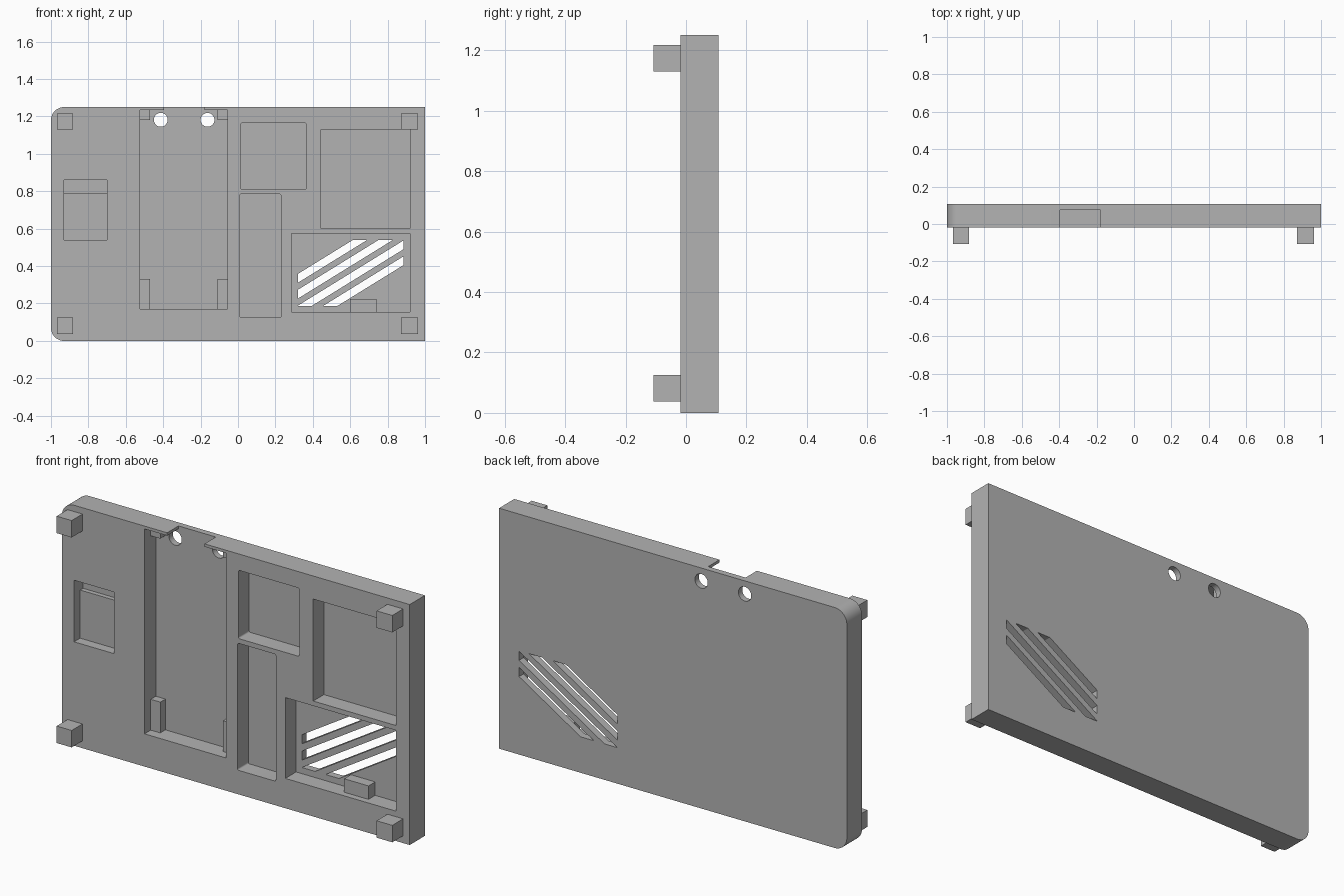
import bpy, bmesh, math
from mathutils import Vector

old = bpy.data.objects.get("Cube")
if old:
    bpy.data.objects.remove(old, do_unlink=True)

grey = bpy.data.materials.new("plain grey")
grey.use_nodes = True
colour = (0.45, 0.45, 0.45, 1)
grey.diffuse_color = colour
grey.node_tree.nodes["Principled BSDF"].inputs["Base Color"].default_value = colour

FRONT, BACK = -0.018, 0.107
EPS = 0.002


def prism(name, outline, y0, y1, clips=()):
    """Extrude an x-z outline from y0 to y1; clips are (point, normal) half planes cut away."""
    bm = bmesh.new()
    bm.faces.new([bm.verts.new((x, y0, z)) for x, z in outline])
    for point, normal in clips:
        bmesh.ops.bisect_plane(bm, geom=bm.verts[:] + bm.edges[:] + bm.faces[:],
                               plane_co=point, plane_no=normal, clear_outer=True)
    ext = bmesh.ops.extrude_face_region(bm, geom=bm.faces[:])
    bmesh.ops.translate(bm, vec=(0, y1 - y0, 0),
                        verts=[g for g in ext["geom"] if isinstance(g, bmesh.types.BMVert)])
    bmesh.ops.recalc_face_normals(bm, faces=bm.faces)
    mesh = bpy.data.meshes.new(name)
    bm.to_mesh(mesh)
    bm.free()
    mesh.materials.append(grey)
    obj = bpy.data.objects.new(name, mesh)
    bpy.context.collection.objects.link(obj)
    return obj


def rect(x0, x1, z0, z1, left=0, right=0, steps=10):
    """Rectangle outline with separate corner radii on its two sides."""
    points = []
    for x, z, r, start in ((x1, z1, right, 0), (x0, z1, left, 90),
                           (x0, z0, left, 180), (x1, z0, right, 270)):
        if not r:
            points.append((x, z))
            continue
        cx = x - r if x == x1 else x + r
        cz = z - r if z == z1 else z + r
        for i in range(steps + 1):
            a = math.radians(start + 90 * i / steps)
            points.append((cx + r * math.cos(a), cz + r * math.sin(a)))
    return points


def cut(body, cutter):
    """Subtract a cutter from the body and discard it."""
    mod = body.modifiers.new("cut", "BOOLEAN")
    mod.operation, mod.solver, mod.object = "DIFFERENCE", "EXACT", cutter
    bpy.context.view_layer.objects.active = body
    bpy.ops.object.modifier_apply(modifier=mod.name)
    bpy.data.objects.remove(cutter, do_unlink=True)


# Main plate, rounded on one end only
plate = prism("plate", rect(-1, 1, 0, 1.25, left=0.07), FRONT, BACK)

# Recessed pockets: x0, x1, z0, z1, floor depth, corner radius
FLOOR = 0.075
pockets = [
    (-0.525, -0.055, 0.17, 1.235, FLOOR, 0),
    (0.015, 0.365, 0.81, 1.165, 0.07, 0.008),
    (0.01, 0.23, 0.125, 0.785, 0.07, 0.008),
    (0.445, 0.92, 0.60, 1.13, 0.07, 0),
    (0.285, 0.92, 0.155, 0.575, 0.07, 0),
    (-0.93, -0.70, 0.54, 0.86, 0.032, 0),
    (-0.93, -0.70, 0.79, 0.86, 0.056, 0),
    (-0.395, -0.18, 1.2, 1.3, FLOOR, 0),
]
for x0, x1, z0, z1, floor, r in pockets:
    cut(plate, prism("pocket_cutter", rect(x0, x1, z0, z1, r, r, 4), -0.1, floor))

# Two round holes near the top edge
for cx in (-0.413, -0.163):
    ring = [(cx + 0.037 * math.cos(a), 1.182 + 0.037 * math.sin(a))
            for a in (math.tau * i / 32 for i in range(32))]
    cut(plate, prism("hole_cutter", ring, -0.2, 0.2))

# Slanted vent slots, trimmed to a rectangular window
SLOPE = 0.617
for i in range(4):
    top = 0.358 - 0.0848 * i
    low = top - 0.047
    clips = [((0.32, 0, top), (-SLOPE, 0, 1)), ((0.32, 0, low), (SLOPE, 0, -1))]
    cut(plate, prism("vent_cutter", rect(0.32, 0.885, 0.187, 0.54), -0.2, 0.2,
                     [(Vector(p), Vector(n).normalized()) for p, n in clips]))

# Corner posts inside the long pocket
for side, x0, x1 in (("right", -0.525 - EPS, -0.47), ("left", -0.11, -0.055 + EPS)):
    for level, z0, z1 in (("lower", 0.17 - EPS, 0.33), ("upper", 1.18, 1.235 + EPS)):
        prism(f"{level}_{side}_post", rect(x0, x1, z0, z1), 0.033, FLOOR + EPS)

# Small block at the bottom of the vented pocket
prism("vent_pocket_block", rect(0.60, 0.74, 0.155 - EPS, 0.225), 0.015, 0.07 + EPS)

# Four square feet
for side, x0, x1 in (("right", -0.968, -0.882), ("left", 0.872, 0.962)):
    for level, z0 in (("lower", 0.038), ("upper", 1.129)):
        prism(f"{level}_{side}_foot", rect(x0, x1, z0, z0 + 0.088), -0.107, FRONT + EPS)

# Crisp edges with smooth rounded corners
bpy.ops.object.select_all(action="DESELECT")
plate.select_set(True)
bpy.context.view_layer.objects.active = plate
bpy.ops.object.shade_smooth_by_angle(angle=math.radians(30))
